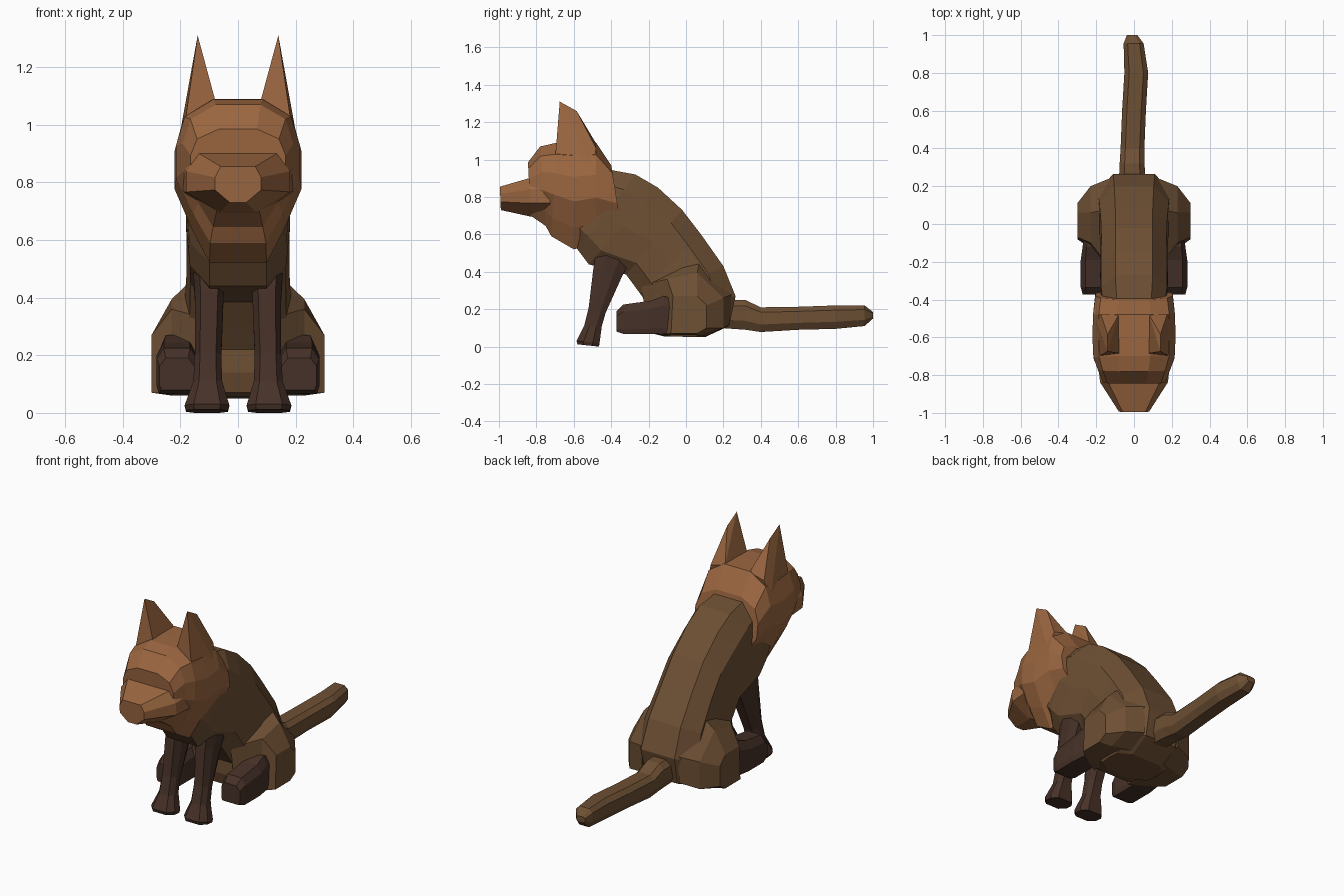
import bpy, bmesh

if "Cube" in bpy.data.objects:
    bpy.data.objects.remove(bpy.data.objects["Cube"])


def material(name, rgb):
    m = bpy.data.materials.new(name)
    m.diffuse_color = (*rgb, 1)
    m.use_nodes = True
    m.node_tree.nodes["Principled BSDF"].inputs["Base Color"].default_value = m.diffuse_color
    return m


HEAD = material("warm tan", (0.330, 0.135, 0.052))
COAT = material("brown", (0.155, 0.079, 0.034))
LEGS = material("dark brown", (0.062, 0.031, 0.021))


def finish(name, bm, mat):
    bmesh.ops.recalc_face_normals(bm, faces=bm.faces)
    me = bpy.data.meshes.new(name)
    bm.to_mesh(me)
    bm.free()
    me.materials.append(mat)
    ob = bpy.data.objects.new(name, me)
    bpy.context.collection.objects.link(ob)
    return ob


def loft(name, rings, mat):
    """Skin a list of equal point rings and cap both ends."""
    bm = bmesh.new()
    loops = [[bm.verts.new(p) for p in r] for r in rings]
    n = len(loops[0])
    for a, b in zip(loops, loops[1:]):
        for i in range(n):
            j = (i + 1) % n
            bm.faces.new((a[i], a[j], b[j], b[i]))
    bm.faces.new(loops[0])
    bm.faces.new(loops[-1])
    return finish(name, bm, mat)


def section(low, high, w, prof, x=0):
    """Symmetric ring between two (y, z) points; prof holds (width, height) fractions."""
    def pt(u, t):
        return (x + u * w, low[0] + (high[0] - low[0]) * t, low[1] + (high[1] - low[1]) * t)
    return [pt(u, t) for u, t in prof] + [pt(-u, t) for u, t in reversed(prof)]


def hull(name, pts, mat):
    bm = bmesh.new()
    for p in pts:
        bm.verts.new(p)
    bmesh.ops.convex_hull(bm, input=bm.verts)
    bmesh.ops.dissolve_limit(bm, angle_limit=0.02, verts=bm.verts, edges=bm.edges)
    return finish(name, bm, mat)


# torso: chest/belly point, back point, half width
BODY = [(.55, 0), (.93, .18), (1, .5), (.97, .8), (.55, 1)]
loft("torso", [section(a, b, w, BODY) for a, b, w in [
    ((-.61, .58), (-.46, .955), .16),
    ((-.58, .52), (-.27, .92), .18),
    ((-.52, .44), (-.15, .85), .18),
    ((-.32, .385), (-.02, .73), .178),
    ((-.25, .29), (.08, .60), .18),
    ((-.20, .22), (.20, .43), .19),
    ((-.20, .14), (.265, .27), .20),
    ((-.18, .07), (.23, .11), .19),
    ((-.12, .055), (.10, .05), .17)]], COAT)

# head with ruff: bottom point, top point, half width
SKULL = [(.45, 0), (.72, .2), (1, .45), (1, .68), (.86, .88), (.4, 1)]
loft("head", [section(a, b, w, SKULL) for a, b, w in [
    ((-.34, .60), (-.40, .97), .205),
    ((-.48, .555), (-.48, 1.09), .217),
    ((-.60, .52), (-.60, 1.09), .22),
    ((-.72, .59), (-.70, 1.088), .215),
    ((-.75, .645), (-.78, 1.07), .192),
    ((-.83, .70), (-.845, .985), .165)]], HEAD)

# muzzle
SNOUT = [(.35, 0), (1, .35), (1, .7), (.75, 1)]
loft("muzzle", [section(a, b, w, SNOUT) for a, b, w in [
    ((-.72, .68), (-.74, .93), .19),
    ((-.83, .695), (-.84, .90), .18),
    ((-.99, .73), (-.995, .855), .08)]], HEAD)

# tail, with a slight sideways bend: y, z low, z high, half width, x
TUBE = [(.6, 0), (1, .3), (1, .8), (.6, 1)]
loft("tail", [section((y, a), (y, b), w, TUBE, x) for y, a, b, w, x in [
    (.18, .10, .25, .072, -.01),
    (.32, .09, .248, .066, -.01),
    (.40, .078, .21, .063, -.008),
    (.60, .09, .213, .063, 0),
    (.80, .095, .22, .063, .012),
    (.955, .11, .22, .053, -.002),
    (1.0, .15, .185, .028, -.01)]], COAT)

THIGH = [
    (.12, [(-.20, .07), (.12, .06), (.235, .12), (.245, .28), (.08, .50), (-.24, .33)]),
    (.23, [(-.13, .065), (.08, .06), (.20, .10), (.20, .26), (.06, .395), (-.10, .36)]),
    (.30, [(-.08, .07), (.06, .07), (.11, .10), (.11, .22), (.06, .27), (-.07, .27)])]
# front leg levels: x inner/outer, front (y, z), back (y, z)
SHANK = [
    (.05, .155, (-.48, .50), (-.30, .46)),
    (.05, .15, (-.495, .42), (-.34, .38)),
    (.058, .15, (-.52, .21), (-.43, .18)),
    (.055, .155, (-.545, .11), (-.45, .11)),
    (.03, .185, (-.585, .03), (-.462, .02)),
    (.035, .18, (-.58, .012), (-.465, 0))]

for side, s in (("left", 1), ("right", -1)):
    # haunches
    loft(side + "_haunch", [[(s * x, y, z) for y, z in r] for x, r in THIGH], COAT)
    # front legs
    LEG = [(.6, 0), (1, .3), (1, .7), (.6, 1)]
    loft(side + "_front_leg", [
        section(f, b, (o - i) / 2, LEG, s * (i + o) / 2) for i, o, f, b in SHANK], LEGS)
    # hind feet
    PAW = [(.9, 0), (1, .15), (1, .75), (.65, 1)]
    loft(side + "_hind_foot", [
        section((y, a), (y, b), w, PAW, s * .212) for y, a, b, w in [
            (-.372, .08, .19, .06),
            (-.335, .068, .225, .07),
            (-.19, .068, .245, .07),
            (-.12, .07, .27, .06),
            (-.04, .07, .25, .05)]], LEGS)
    # ears
    hull(side + "_ear", [(s * x, y, z) for x, y, z in [
        (.075, -.685, 1.07), (.185, -.70, 1.0), (.205, -.50, .95), (.08, -.48, 1.085),
        (.175, -.48, 1.06), (.14, -.675, 1.31), (.14, -.585, 1.26)]], HEAD)
